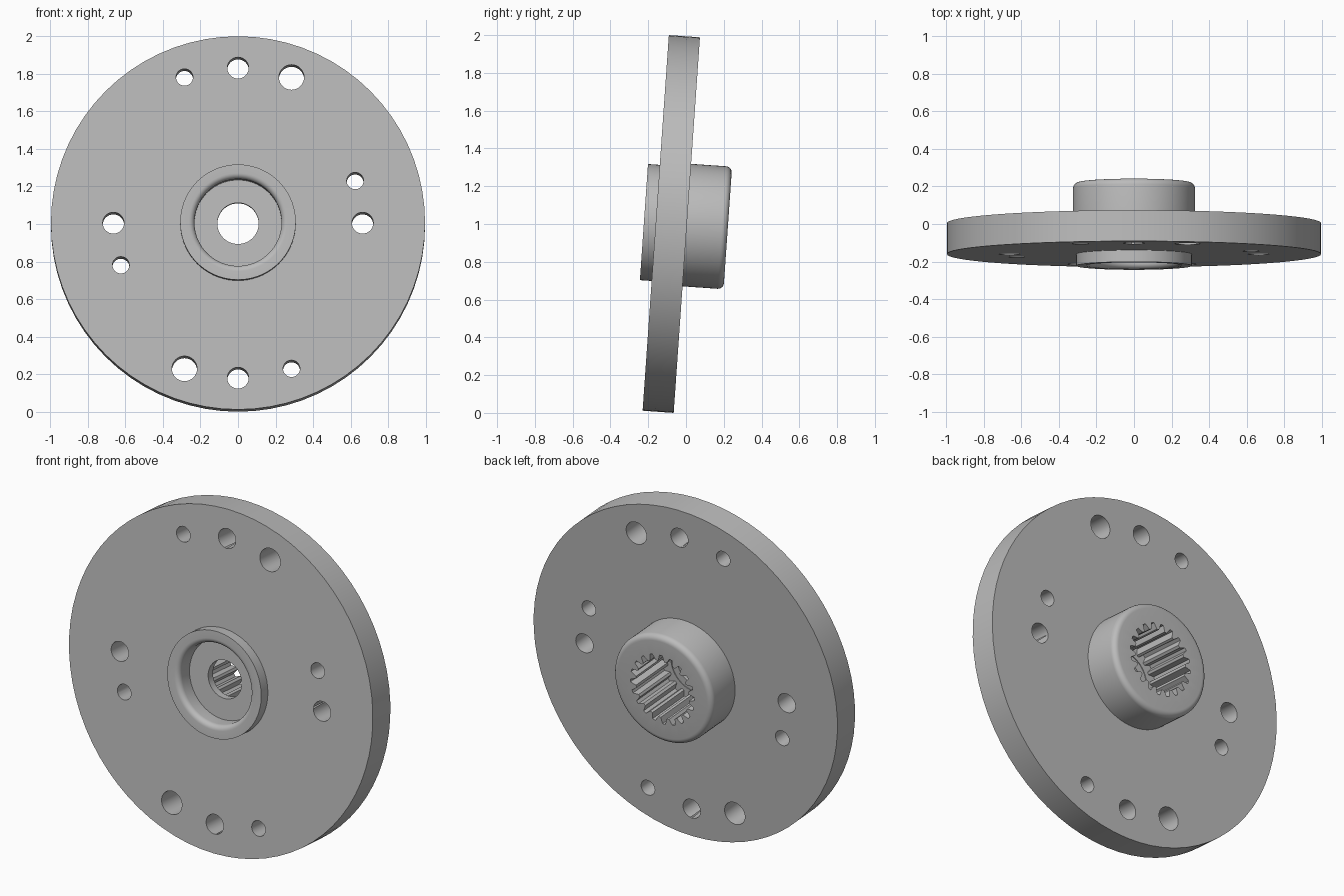
import bpy, bmesh
from math import sin, cos, pi, radians
from mathutils import Matrix

cube = bpy.data.objects.get("Cube")
if cube:
    bpy.data.objects.remove(cube, do_unlink=True)

steel = bpy.data.materials.new("grey_steel")
steel.use_nodes = True
colour = (0.5, 0.5, 0.5, 1)
steel.diffuse_color = colour
steel.node_tree.nodes["Principled BSDF"].inputs["Base Color"].default_value = colour


def make_object(name, bm):
    bmesh.ops.recalc_face_normals(bm, faces=bm.faces)
    mesh = bpy.data.meshes.new(name)
    bm.to_mesh(mesh)
    bm.free()
    mesh.materials.append(steel)
    obj = bpy.data.objects.new(name, mesh)
    bpy.context.collection.objects.link(obj)
    return obj


def lathe(name, profile, steps):
    """Closed (radius, depth) profile swept around local z."""
    bm = bmesh.new()
    rings = [[bm.verts.new((r * cos(2 * pi * i / steps), r * sin(2 * pi * i / steps), z))
              for r, z in profile] for i in range(steps)]
    n = len(profile)
    for i in range(steps):
        a, b = rings[i], rings[(i + 1) % steps]
        for j in range(n):
            k = (j + 1) % n
            bm.faces.new((a[j], a[k], b[k], b[j]))
    return make_object(name, bm)


def prism(bm, points, z0, z1):
    """Extrude a closed outline along local z."""
    low = [bm.verts.new((x, y, z0)) for x, y in points]
    high = [bm.verts.new((x, y, z1)) for x, y in points]
    bm.faces.new(low[::-1])
    bm.faces.new(high)
    for i in range(len(points)):
        j = (i + 1) % len(points)
        bm.faces.new((low[i], low[j], high[j], high[i]))


def arc(cr, cz, radius, start, end, steps=6):
    return [(cr + radius * cos(radians(start + (end - start) * i / steps)),
             cz + radius * sin(radians(start + (end - start) * i / steps)))
            for i in range(steps + 1)]


# Flange plate with front collar, rear hub, recess and centre hole
FRONT, BACK, HALF = -0.145, 0.30, 0.0825
profile = [(0.11, 0.0), (0.11, -0.045), (0.232, -0.045)]
profile += arc(0.262, FRONT + 0.03, 0.03, 180, 270)
profile += [(0.308, FRONT), (0.308, -HALF), (0.9966, -HALF), (0.9966, HALF), (0.325, HALF)]
profile += arc(0.293, BACK - 0.032, 0.032, 0, 90)
profile += [(0.15, BACK), (0.15, 0.0)]
flange = lathe("hub_flange", profile, 72)

# Bolt holes, repeated with half-turn symmetry
bm = bmesh.new()
for x, up, r in [(-0.285, 0.778, 0.045), (0, 0.828, 0.057), (0.285, 0.778, 0.067),
                 (0.664, 0, 0.057), (0.624, 0.225, 0.045)]:
    for s in (1, -1):
        prism(bm, [(s * x + r * cos(2 * pi * i / 32), -s * up + r * sin(2 * pi * i / 32))
                   for i in range(32)], -0.2, 0.2)
bolt_cutter = make_object("bolt_hole_cutter", bm)

# Toothed bore opening at the rear
TEETH = 20
outline = []
for t in range(TEETH):
    for offset, r in ((-0.36, 0.175), (-0.14, 0.21), (0.14, 0.21), (0.36, 0.175)):
        a = 2 * pi * (t + offset) / TEETH
        outline.append((r * cos(a), r * sin(a)))
bm = bmesh.new()
prism(bm, outline, 0.004, 0.4)
spline_cutter = make_object("spline_cutter", bm)

# Cut the openings, then discard the cutters
bpy.context.view_layer.objects.active = flange
for cutter in (bolt_cutter, spline_cutter):
    cutter.hide_render = True
    mod = flange.modifiers.new("cut", "BOOLEAN")
    mod.operation = "DIFFERENCE"
    mod.solver = "EXACT"
    mod.object = cutter
    bpy.ops.object.modifier_apply(modifier=mod.name)
    bpy.data.objects.remove(cutter, do_unlink=True)

# Stand upright with a slight backward lean
flange.data.transform(Matrix.Translation((0, -0.078, 1.0)) @ Matrix.Rotation(radians(-94), 4, "X"))
bpy.ops.object.select_all(action="DESELECT")
flange.select_set(True)
bpy.ops.object.shade_smooth_by_angle(angle=radians(30))
